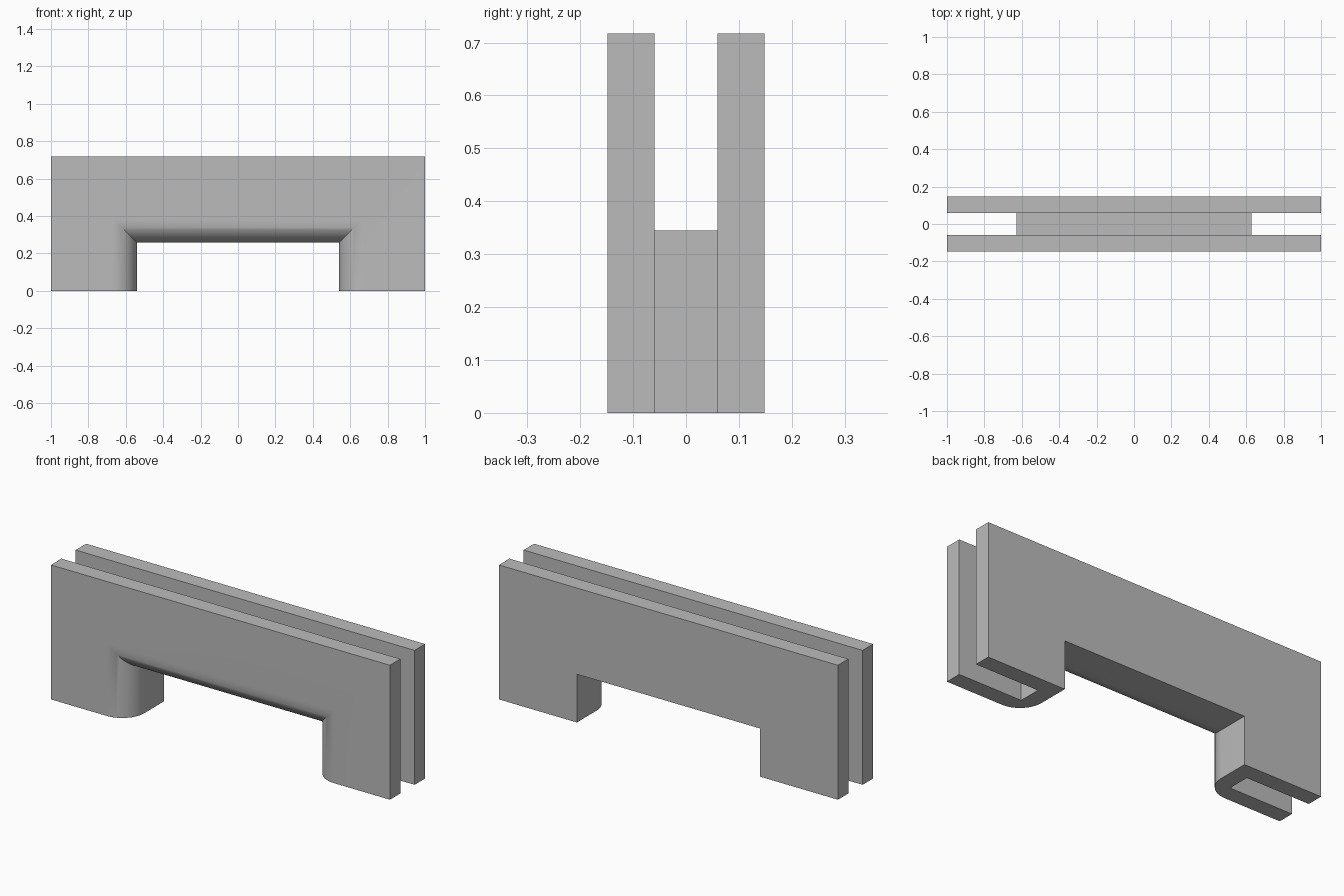
import bpy, bmesh, math

if "Cube" in bpy.data.objects:
    bpy.data.objects.remove(bpy.data.objects["Cube"])

HALF_OPENING, OPENING_TOP = 0.54, 0.257   # size of the arch opening
DEPTH, SLOT = 0.148, 0.06                 # half thickness of body and of slot
OUTER, WEB = 0.46, 0.088                  # profile height and web thickness
R, STEPS = 0.13, 16                       # rounded front inner edge

# U-shaped cross-section as (distance out from the opening, y)
profile = [(OUTER, -DEPTH)]
for i in range(STEPS + 1):
    a = math.pi / 2 * i / STEPS
    profile.append((R - R * math.sin(a), -DEPTH + R - R * math.cos(a)))
profile += [(0, DEPTH), (OUTER, DEPTH), (OUTER, SLOT), (WEB, SLOT),
            (WEB, -SLOT), (OUTER, -SLOT)]

# Mitred sweep: left foot, left corner, right corner, right foot
bm = bmesh.new()
rings = []
for side, corner in ((-1, 0), (-1, 1), (1, 1), (1, 0)):
    rings.append([bm.verts.new((side * (HALF_OPENING + d), y,
                                (OPENING_TOP + d) * corner))
                  for d, y in profile])
n = len(profile)
for r0, r1 in zip(rings, rings[1:]):
    for i in range(n):
        j = (i + 1) % n
        bm.faces.new((r0[i], r0[j], r1[j], r1[i]))
bm.faces.new(rings[0])
bm.faces.new(rings[-1])
bmesh.ops.recalc_face_normals(bm, faces=bm.faces[:])

mesh = bpy.data.meshes.new("slotted_bracket")
bm.to_mesh(mesh)
bm.free()
bracket = bpy.data.objects.new("slotted_bracket", mesh)
bpy.context.collection.objects.link(bracket)

# Single plain grey
grey = bpy.data.materials.new("grey")
grey.diffuse_color = (0.5, 0.5, 0.5, 1)
grey.use_nodes = True
grey.node_tree.nodes["Principled BSDF"].inputs["Base Color"].default_value = grey.diffuse_color
mesh.materials.append(grey)

bpy.context.view_layer.objects.active = bracket
bracket.select_set(True)
bpy.ops.object.shade_smooth_by_angle(angle=math.radians(30))
